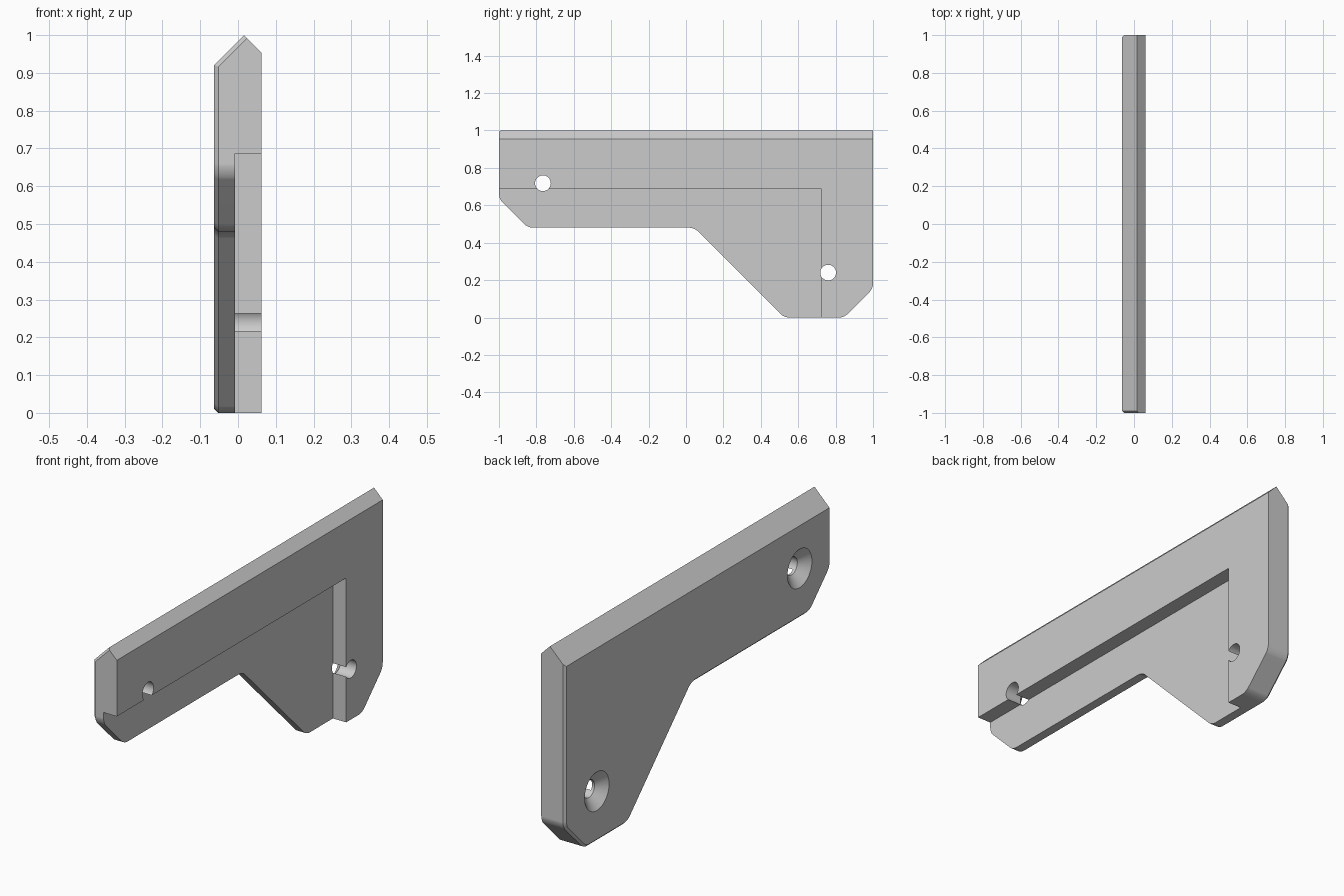
import bpy, bmesh, math
from mathutils import Vector

cube = bpy.data.objects.get("Cube")
if cube:
    bpy.data.objects.remove(cube, do_unlink=True)

X_BACK, X_FACE, X_STEP = -0.063, 0.062, -0.008   # plate faces and step floor
HOLES = [(-0.765, 0.718), (0.76, 0.24)]
HOLE_R, SINK_R, SINK_DEPTH = 0.042, 0.092, 0.042
CHAMFER = 0.011

grey = bpy.data.materials.new("plain_grey")
grey.use_nodes = True
colour = (0.6, 0.6, 0.6, 1)
grey.diffuse_color = colour
grey.node_tree.nodes["Principled BSDF"].inputs["Base Color"].default_value = colour


def add_object(name, bm):
    bmesh.ops.recalc_face_normals(bm, faces=bm.faces)
    mesh = bpy.data.meshes.new(name)
    bm.to_mesh(mesh)
    bm.free()
    mesh.materials.append(grey)
    obj = bpy.data.objects.new(name, mesh)
    bpy.context.collection.objects.link(obj)
    return obj


def trim(bm, point, normal):
    """Cut away everything beyond a plane and close the cut."""
    cut = bmesh.ops.bisect_plane(bm, geom=bm.verts[:] + bm.edges[:] + bm.faces[:],
                                 plane_co=point, plane_no=normal, clear_outer=True)
    edges = [e for e in cut["geom_cut"] if isinstance(e, bmesh.types.BMEdge)]
    bmesh.ops.contextual_create(bm, geom=edges)


def extrude_profile(points, x0, x1):
    bm = bmesh.new()
    face = bm.faces.new([bm.verts.new((x0, y, z)) for y, z in points])
    grown = bmesh.ops.extrude_face_region(bm, geom=[face], use_keep_orig=True)
    verts = [v for v in grown["geom"] if isinstance(v, bmesh.types.BMVert)]
    bmesh.ops.translate(bm, verts=verts, vec=(x1 - x0, 0, 0))
    bmesh.ops.recalc_face_normals(bm, faces=bm.faces)
    return bm


# Bracket plate outline
bm = extrude_profile([(-1, 1), (-1, 0.635), (-0.845, 0.48), (0.045, 0.48),
                      (0.525, 0), (0.845, 0), (1, 0.155), (1, 1)], X_BACK, X_FACE)

# Rounded lower corners
corners = [e for e in bm.edges
           if abs(e.verts[0].co.x - e.verts[1].co.x) > 0.1 and e.verts[0].co.z < 0.9]
bmesh.ops.bevel(bm, geom=corners, offset=0.025, segments=5, profile=0.5, affect='EDGES')

# Chamfer around the countersunk face
rim = [e for e in bm.edges if all(v.co.x < X_BACK + 1e-4 for v in e.verts)
       and not all(v.co.z > 0.99 for v in e.verts)]
bmesh.ops.bevel(bm, geom=rim, offset=CHAMFER, segments=1, affect='EDGES')

# Sloped ridge along the top, with a chamfered front end
ridge = Vector((0.016, -1, 1))
slope = Vector((-1, 0, 1)).normalized()
trim(bm, ridge, slope)
trim(bm, ridge, Vector((1, 0, 1)))
trim(bm, ridge - slope * CHAMFER, slope + Vector((0, -1, 0)))
plate = add_object("bracket_plate", bm)

# Cutters: stepped recess, bolt holes and countersinks
cutters = [add_object("recess_cutter", extrude_profile(
    [(-1.2, -0.2), (0.725, -0.2), (0.725, 0.687), (-1.2, 0.687)], X_STEP, 0.2))]


def lathe_cutter(name, y, z, rings):
    bm = bmesh.new()
    n = 40
    loops = [[bm.verts.new((x, y + r * math.cos(math.tau * i / n),
                            z + r * math.sin(math.tau * i / n))) for i in range(n)]
             for x, r in rings]
    for a, b in zip(loops, loops[1:]):
        for i in range(n):
            j = (i + 1) % n
            bm.faces.new((a[i], a[j], b[j], b[i]))
    bm.faces.new(loops[0])
    bm.faces.new(loops[-1])
    return add_object(name, bm)


for y, z in HOLES:
    rings = [(X_BACK - 0.1, SINK_R), (X_BACK, SINK_R),
             (X_BACK + SINK_DEPTH, HOLE_R), (0.2, HOLE_R)]
    cutters.append(lathe_cutter("hole_cutter", y, z, rings))

for cutter in cutters:
    mod = plate.modifiers.new("cut", 'BOOLEAN')
    mod.object, mod.operation, mod.solver = cutter, 'DIFFERENCE', 'EXACT'

# Apply the cuts, remove the cutters, smooth the rounded parts
bpy.ops.object.select_all(action='DESELECT')
plate.select_set(True)
bpy.context.view_layer.objects.active = plate
for mod in plate.modifiers[:]:
    bpy.ops.object.modifier_apply(modifier=mod.name)
for cutter in cutters:
    bpy.data.objects.remove(cutter, do_unlink=True)
bpy.ops.object.shade_smooth_by_angle(angle=math.radians(25))
weighted = plate.modifiers.new("even_shading", 'WEIGHTED_NORMAL')
weighted.keep_sharp = True
